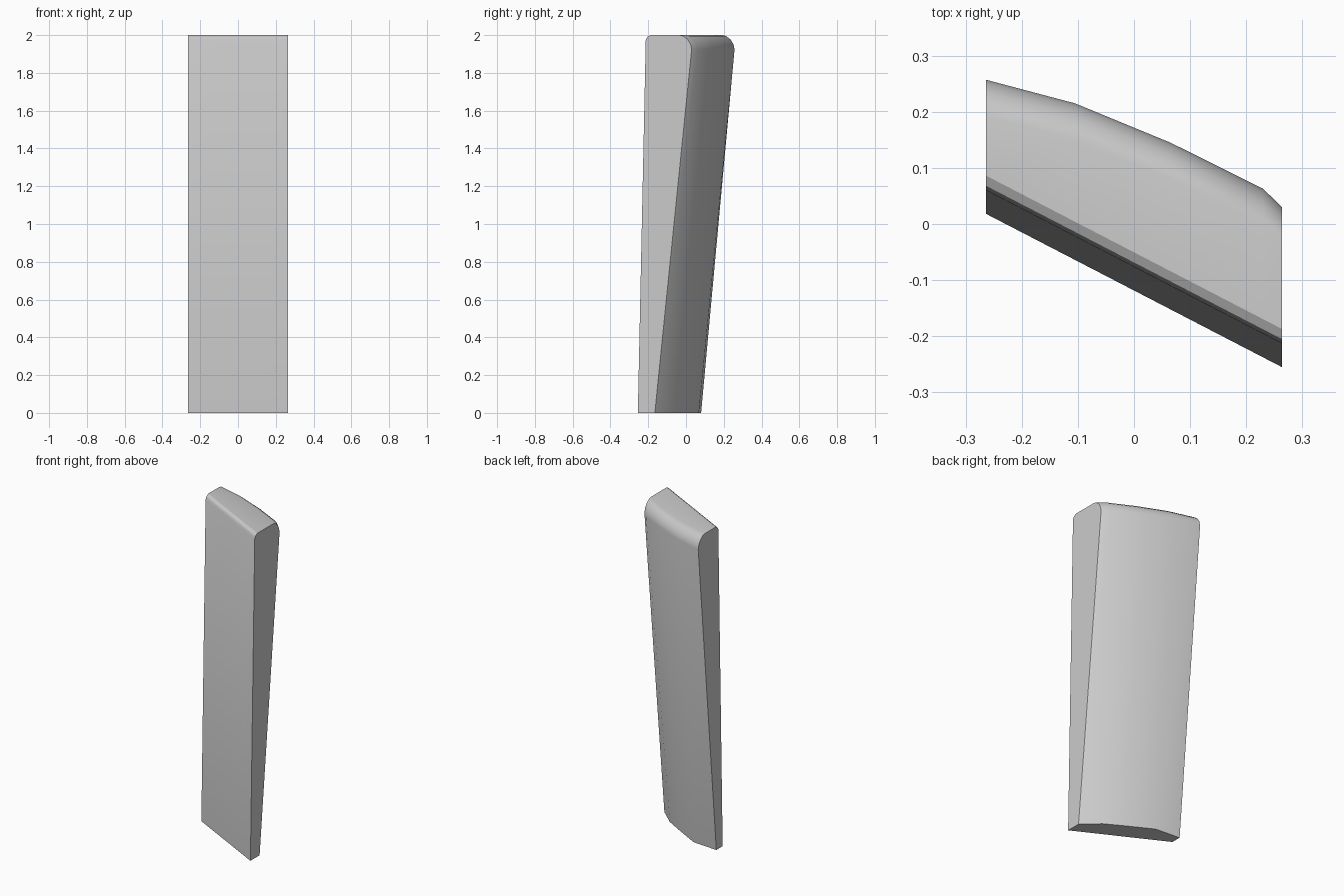
import bpy, bmesh

if "Cube" in bpy.data.objects:
    bpy.data.objects.remove(bpy.data.objects["Cube"])

X0, X1 = -0.2635, 0.2635

def front(x):
    # slanted straight front edge at ground level
    t = (x - X0) / (X1 - X0)
    return 0.018 - 0.273 * t

# columns along the width: (bottom x, bottom back y, top x, top back y)
columns = [
    (X0, 0.080, X0, 0.257),
    (-0.10, 0.068, -0.105, 0.215),
    (0.05, -0.012, 0.065, 0.145),
    (0.163, -0.075, 0.23, 0.063),
    (X1, -0.165, X1, 0.030),
]
# rounded top edges: (inset in y, height)
front_round = [(0.0, 1.975), (0.008, 1.990), (0.026, 2.0)]
back_round = [(0.064, 2.0), (0.045, 1.995), (0.022, 1.978), (0.006, 1.952), (0.0, 1.925)]

# upright panel: lofted cross-sections with a tapered, bowed back
bm = bmesh.new()
rings = []
for bx, by, tx, ty in columns:
    pts = [(bx, front(bx), 0)]
    pts += [(tx, front(tx) + 0.042 + d, z) for d, z in front_round]
    pts += [(tx, ty - d, z) for d, z in back_round]
    pts.append((bx, by, 0))
    rings.append([bm.verts.new(p) for p in pts])
for a, b in zip(rings, rings[1:]):
    n = len(a)
    for i in range(n):
        j = (i + 1) % n
        bm.faces.new((a[i], a[j], b[j], b[i]))
bm.faces.new(rings[0])
bm.faces.new(rings[-1])
bmesh.ops.recalc_face_normals(bm, faces=bm.faces)

mesh = bpy.data.meshes.new("upright_panel")
bm.to_mesh(mesh)
bm.free()
panel = bpy.data.objects.new("upright_panel", mesh)
bpy.context.collection.objects.link(panel)
bpy.context.view_layer.objects.active = panel
panel.select_set(True)
bpy.ops.object.shade_smooth_by_angle(angle=0.45)
